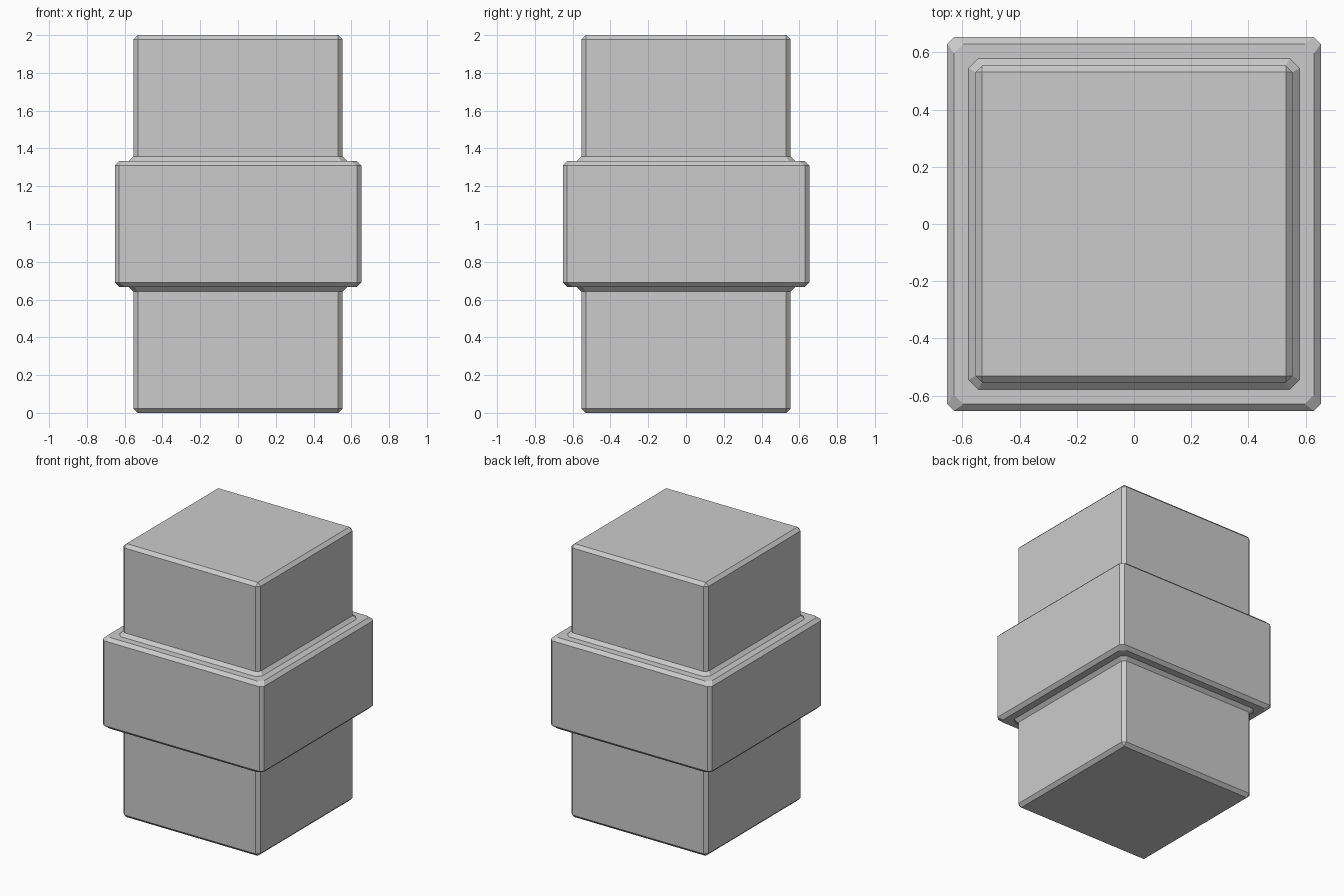
import bpy, bmesh

if "Cube" in bpy.data.objects:
    bpy.data.objects.remove(bpy.data.objects["Cube"])

# Stepped square profile: (half width, height), bottom to top
PROFILE = [(0.554, 0), (0.554, 2 / 3), (0.6525, 2 / 3),
           (0.6525, 4 / 3), (0.554, 4 / 3), (0.554, 2)]
BEVEL = 0.0235

bm = bmesh.new()
rings = [[bm.verts.new((sx * w, sy * w, z))
          for sx, sy in ((-1, -1), (1, -1), (1, 1), (-1, 1))]
         for w, z in PROFILE]

# Side walls and step ledges
for low, high in zip(rings, rings[1:]):
    for i in range(4):
        j = (i + 1) % 4
        bm.faces.new((low[i], low[j], high[j], high[i]))

# End caps
bm.faces.new(rings[0][::-1])
bm.faces.new(rings[-1])

# Single chamfer on every edge, ledge diagonals included
bmesh.ops.bevel(bm, geom=bm.edges[:], offset=BEVEL, offset_type='OFFSET',
                segments=1, profile=0.5, affect='EDGES')
bmesh.ops.recalc_face_normals(bm, faces=bm.faces)

mesh = bpy.data.meshes.new("banded_block")
bm.to_mesh(mesh)
bm.free()
block = bpy.data.objects.new("banded_block", mesh)
bpy.context.collection.objects.link(block)
